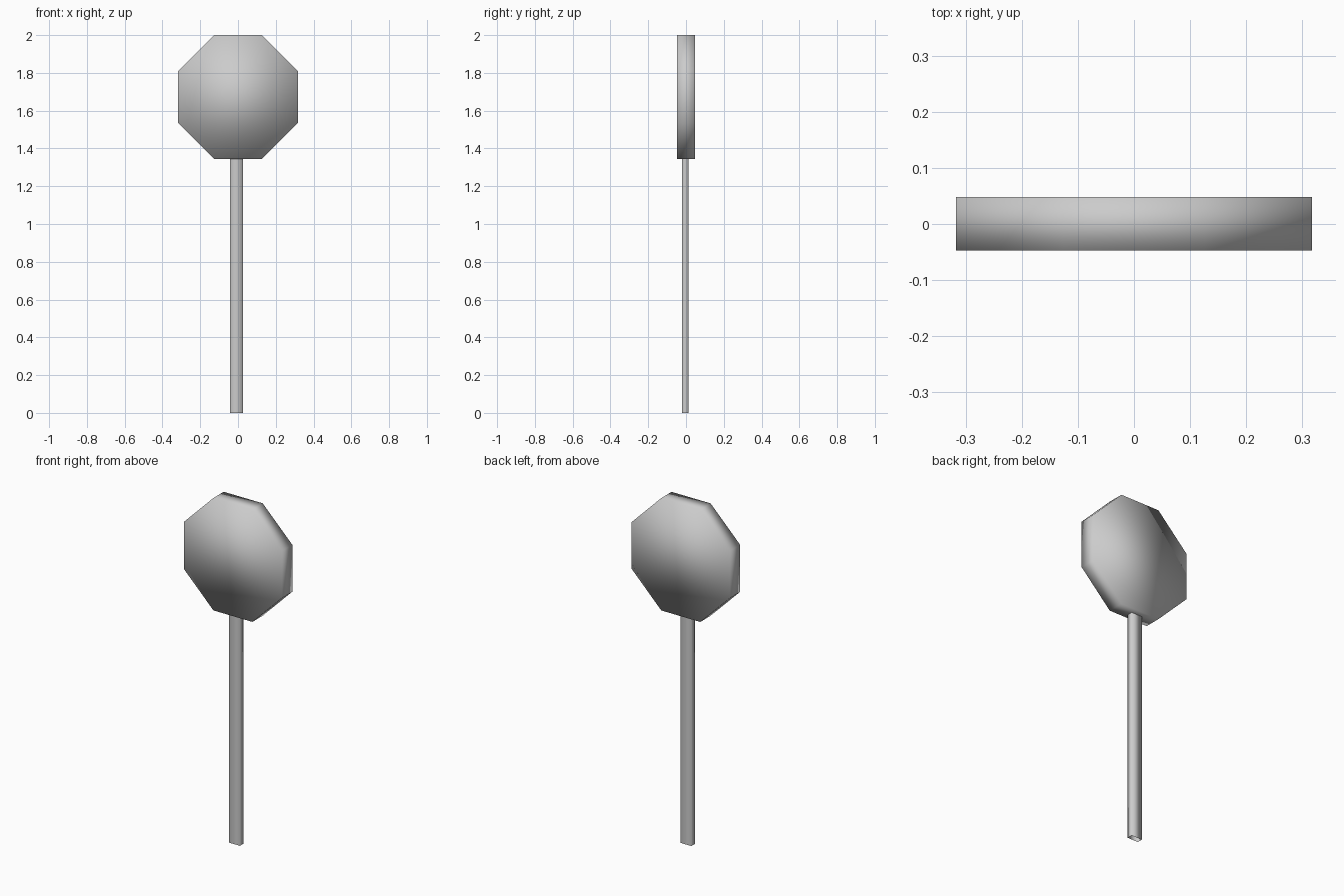
import bpy
import bmesh

cube = bpy.data.objects.get("Cube")
if cube:
    bpy.data.objects.remove(cube, do_unlink=True)

grey = bpy.data.materials.new("light_grey")
grey.use_nodes = True
colour = (0.6, 0.6, 0.6, 1)
grey.diffuse_color = colour
grey.node_tree.nodes["Principled BSDF"].inputs["Base Color"].default_value = colour


def prism(name, profile, offset, capped=True):
    """Extrude a closed profile by an offset, smooth shaded throughout."""
    bm = bmesh.new()
    base = bm.faces.new([bm.verts.new(p) for p in profile])
    result = bmesh.ops.extrude_face_region(bm, geom=[base], use_keep_orig=True)
    top = [v for v in result["geom"] if isinstance(v, bmesh.types.BMVert)]
    bmesh.ops.translate(bm, verts=top, vec=offset)
    bmesh.ops.recalc_face_normals(bm, faces=bm.faces)
    if not capped:
        ends = [f for f in bm.faces if abs(f.normal.z) > 0.9]
        bmesh.ops.delete(bm, geom=ends, context="FACES_ONLY")
    for f in bm.faces:
        f.smooth = True
    mesh = bpy.data.meshes.new(name)
    bm.to_mesh(mesh)
    bm.free()
    mesh.materials.append(grey)
    obj = bpy.data.objects.new(name, mesh)
    bpy.context.collection.objects.link(obj)
    return obj


# Eight-sided sign plate: mirrored corners around its centre
half_w, half_h, flat_x, flat_z = 0.317, 0.328, 0.126, 0.137
centre_z = 2 - half_h
right = [(flat_x, -half_h), (half_w, -flat_z), (half_w, flat_z), (flat_x, half_h)]
outline = right + [(-x, z) for x, z in reversed(right)]
prism("sign_plate", [(x, -0.047, centre_z + z) for x, z in outline], (0, 0.095, 0))

# Slim rectangular hollow post, slightly off centre
left_x, right_x, front_y, back_y = -0.043, 0.026, -0.02, 0.012
corners = [(left_x, front_y), (right_x, front_y), (right_x, back_y), (left_x, back_y)]
prism("post", [(x, y, 0) for x, y in corners], (0, 0, centre_z - half_h), capped=False)
